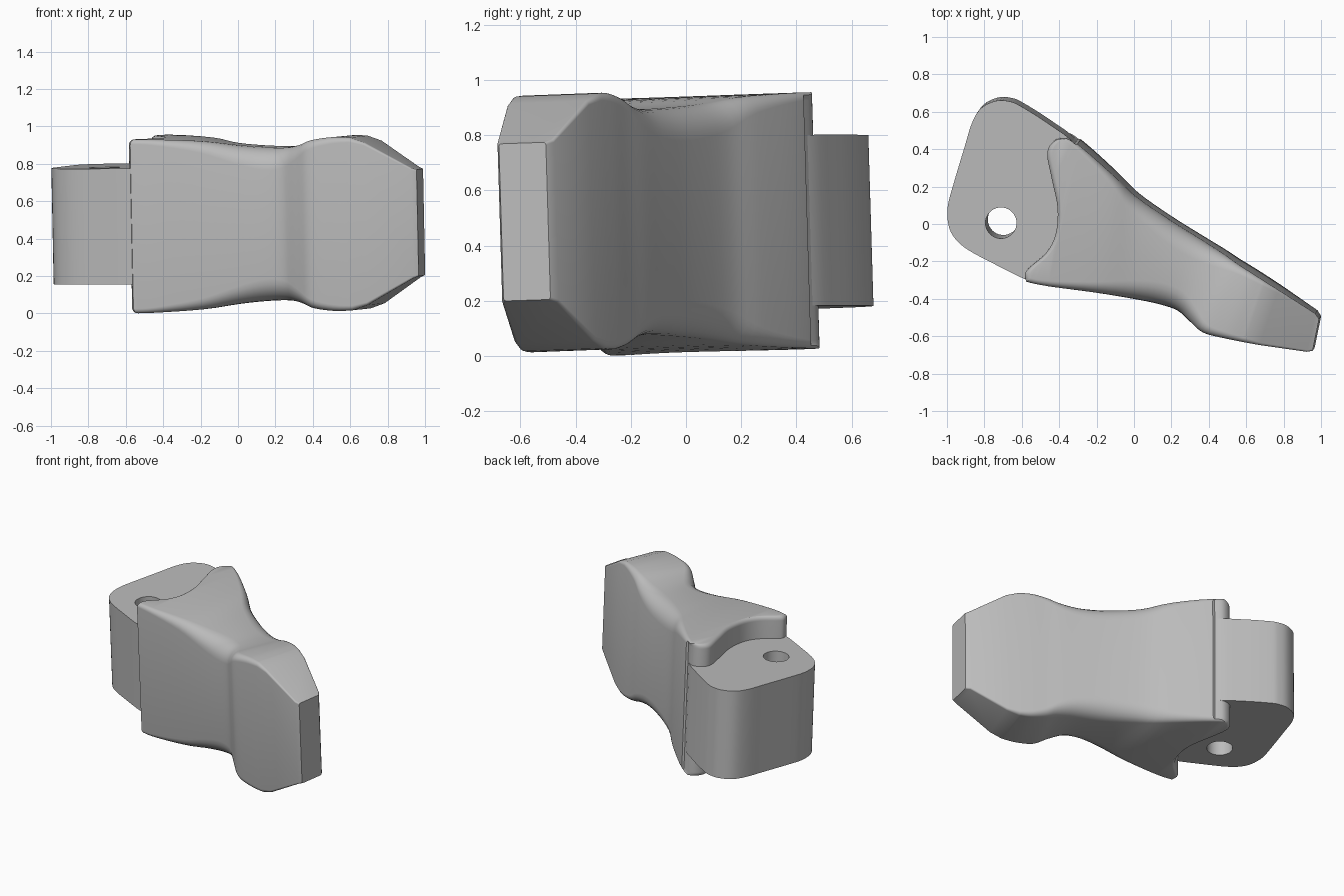
import bpy, math
from mathutils import Vector

if "Cube" in bpy.data.objects:
    bpy.data.objects.remove(bpy.data.objects["Cube"])

grey = bpy.data.materials.new("plain grey")
grey.use_nodes = True
grey.diffuse_color = (0.5, 0.5, 0.5, 1)
grey.node_tree.nodes["Principled BSDF"].inputs["Base Color"].default_value = (0.5, 0.5, 0.5, 1)


def smooth(points, closed=False, steps=4):
    """Catmull-Rom curve through tuples of any length."""
    n, out = len(points), []
    pick = (lambda i: points[i % n]) if closed else (lambda i: points[max(0, min(n - 1, i))])
    for i in range(n if closed else n - 1):
        a, b, c, d = (Vector(pick(i + k)) for k in (-1, 0, 1, 2))
        for s in range(steps):
            t = s / steps
            out.append(b + (c - a) * t / 2 + (a * 2 - b * 5 + c * 4 - d) * t**2 / 2
                       + (b * 3 - a - c * 3 + d) * t**3 / 2)
    return out if closed else out + [Vector(points[-1])]


def loft(name, rings):
    """Skin matching rings of points and cap both ends, tilted into place."""
    n = len(rings[0])
    verts = [tuple(p) for ring in rings for p in ring]
    faces = [(r * n + i, r * n + (i + 1) % n, (r + 1) * n + (i + 1) % n, (r + 1) * n + i)
             for r in range(len(rings) - 1) for i in range(n)]
    faces += [tuple(reversed(range(n))), tuple(range(len(verts) - n, len(verts)))]
    mesh = bpy.data.meshes.new(name)
    mesh.from_pydata(verts, [], faces)
    mesh.materials.append(grey)
    ob = bpy.data.objects.new(name, mesh)
    bpy.context.collection.objects.link(ob)
    ob.location.z = 0.485
    ob.rotation_euler = (0.03, -0.02, 0)
    bpy.context.view_layer.objects.active = ob
    bpy.ops.object.select_all(action='DESELECT')
    ob.select_set(True)
    bpy.ops.object.mode_set(mode='EDIT')
    bpy.ops.mesh.select_all(action='SELECT')
    bpy.ops.mesh.normals_make_consistent(inside=False)
    bpy.ops.object.mode_set(mode='OBJECT')
    return ob


def combine(ob, cutter, operation):
    mod = ob.modifiers.new("trim", 'BOOLEAN')
    mod.operation, mod.object, mod.solver = operation, cutter, 'EXACT'
    bpy.context.view_layer.update()
    bpy.ops.object.select_all(action='DESELECT')
    bpy.context.view_layer.objects.active = ob
    ob.select_set(True)
    bpy.ops.object.modifier_apply(modifier=mod.name)
    bpy.data.objects.remove(cutter)
    bpy.ops.object.shade_smooth_by_angle(angle=math.radians(28))


def section(fx, fy, bx, by, h, r):
    """Rounded rectangle standing between a front point and a back point."""
    front, back = Vector((fx, fy, 0)), Vector((bx, by, 0))
    width, along = (back - front).length, (back - front).normalized()
    ring = []
    for k, (u, z) in enumerate(((width - r, h - r), (r, h - r), (r, r - h), (width - r, r - h))):
        for s in range(7):
            a = math.pi / 2 * (k + s / 6)
            ring.append(front + along * (u + r * math.cos(a)) + Vector((0, 0, z + r * math.sin(a))))
    return ring


# Waisted body: front x, y, back x, y, half height, edge radius
stations = smooth([
    (-.64, -.27, -.64, .67, .465, .025), (-.57, -.295, -.45, .55, .465, .025),
    (-.45, -.32, -.28, .43, .463, .03), (-.2, -.355, -.1, .27, .45, .06),
    (0, -.39, .02, .155, .425, .1), (.14, -.42, .2, .03, .412, .12),
    (.24, -.455, .36, -.07, .41, .11), (.31, -.515, .48, -.145, .425, .08),
    (.38, -.57, .56, -.2, .45, .05), (.5, -.6, .64, -.25, .465, .035),
    (.6, -.62, .71, -.295, .462, .025)])
# Wedge-shaped tip
stations += [(.68, -.635, .78, -.34, .435, .015), (.93, -.675, .975, -.47, .295, .01),
             (.96, -.67, .995, -.5, .285, .01)]
body = loft("body", [section(*s) for s in stations])

# Curved flange edge, rounded toward top and bottom
edge = smooth([(-.31, .44), (-.36, .47), (-.42, .455), (-.455, .39), (-.43, .25), (-.4, .1),
               (-.41, -.04), (-.46, -.14), (-.55, -.22), (-.575, -.26), (-.56, -.32)])
outline = [(p.x, p.y) for p in edge] + [(-.5, -1), (1.2, -1), (1.2, .44)]
upper = [(.435 + .03 * math.sin(a), .03 * (1 - math.cos(a)))
         for a in (math.pi / 2 * k / 5 for k in range(6))] + [(.5, .03)]
levels = [(-z, d) for z, d in reversed(upper)] + upper
trim = loft("flange_trim", [[(x + d, y, z) for x, y in outline] for z, d in levels])
combine(body, trim, 'INTERSECT')

# Hinge lug with a pin hole
lug_edge = smooth([(-.3, .425), (-.45, .545), (-.6, .64), (-.66, .665), (-.73, .668), (-.81, .63),
                   (-.86, .55), (-.9, .42), (-.96, .22), (-.99, .1), (-.985, 0), (-.95, -.07),
                   (-.88, -.13), (-.75, -.2), (-.59, -.28), (-.5, -.305), (-.35, -.3),
                   (-.2, -.15), (-.18, .2)], closed=True)
lug = loft("hinge_lug", [[(p.x, p.y, z) for p in lug_edge] for z in (-.31, .31)])
circle = [2 * math.pi * i / 40 for i in range(40)]
pin = loft("pin_hole_cutter", [[(-.705 + .083 * math.cos(a), .015 + .083 * math.sin(a), z)
                                for a in circle] for z in (-.6, .6)])
combine(lug, pin, 'DIFFERENCE')
